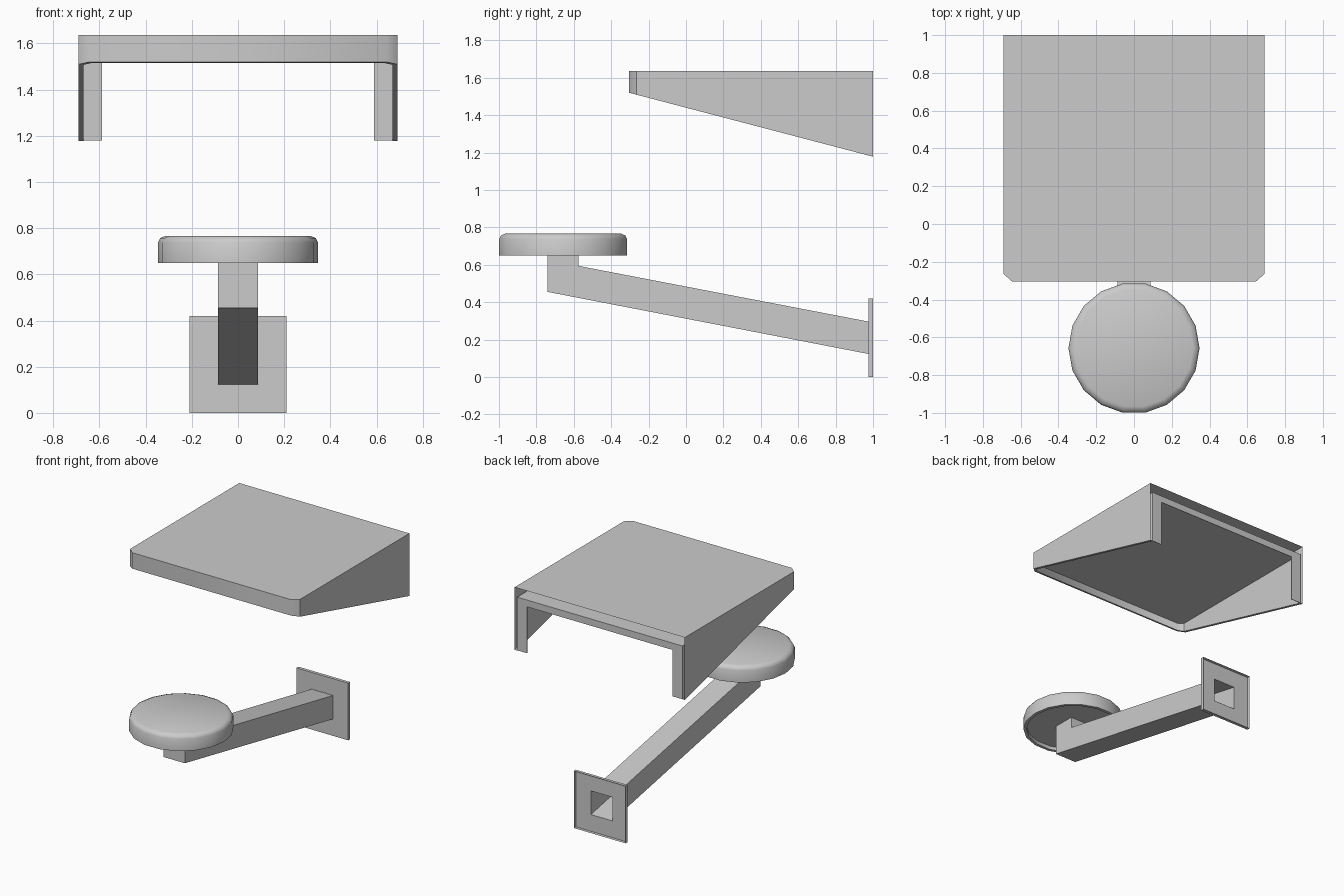
import bpy, bmesh, math

if "Cube" in bpy.data.objects:
    bpy.data.objects.remove(bpy.data.objects["Cube"])

# Single painted metal colour
metal = bpy.data.materials.new("grey_metal")
metal.use_nodes = True
colour = (0.6, 0.6, 0.6, 1)
metal.diffuse_color = colour
metal.node_tree.nodes["Principled BSDF"].inputs["Base Color"].default_value = colour


def finish(name, bm, smooth_angle=None):
    bmesh.ops.recalc_face_normals(bm, faces=bm.faces)
    mesh = bpy.data.meshes.new(name)
    bm.to_mesh(mesh)
    bm.free()
    mesh.materials.append(metal)
    obj = bpy.data.objects.new(name, mesh)
    bpy.context.collection.objects.link(obj)
    if smooth_angle:
        bpy.ops.object.select_all(action='DESELECT')
        obj.select_set(True)
        bpy.context.view_layer.objects.active = obj
        bpy.ops.object.shade_smooth_by_angle(angle=math.radians(smooth_angle))


def box(name, low, high):
    bm = bmesh.new()
    bmesh.ops.create_cube(bm, size=1)
    for v in bm.verts:
        v.co = [l + (c + 0.5) * (h - l) for c, l, h in zip(v.co, low, high)]
    finish(name, bm)


def bridge(bm, a, b, closed=False):
    n = len(a)
    for i in range(n if closed else n - 1):
        j = (i + 1) % n
        bm.faces.new((a[i], a[j], b[j], b[i]))


# Desk: outer skin, narrow bottom rim, inner walls and an inner ceiling
TOP, CEILING = 1.637, 1.57


def lower_edge(y):
    return 1.178 + (1 - y) * 0.262


def outline(half):
    return half + [(-x, y) for x, y in reversed(half)]


outer = outline([(0.69, 1), (0.69, -0.265), (0.645, -0.305)])
inner = outline([(0.67, 1), (0.67, -0.255), (0.637, -0.285)])
bm = bmesh.new()
rows = [
    [bm.verts.new((x, y, TOP)) for x, y in outer],
    [bm.verts.new((x, y, lower_edge(y))) for x, y in outer],
    [bm.verts.new((x, y, lower_edge(y))) for x, y in inner],
    [bm.verts.new((x, y, CEILING)) for x, y in inner],
]
for a, b in zip(rows, rows[1:]):
    bridge(bm, a, b)
bm.faces.new(rows[0])
bm.faces.new(rows[-1])
finish("desk_shell", bm, 45)

# Rear mounting flange, turned inwards from the inner walls and ceiling
FLANGE_LOW = 1.52
box("desk_flange_crossbar", (-0.67, 0.996, FLANGE_LOW), (0.67, 1, CEILING))
for side, x in (("right", -0.67), ("left", 0.59)):
    box("desk_flange_" + side, (x, 0.996, 1.18), (x + 0.08, 1, FLANGE_LOW))

# Seat: lathed rings with a rounded top edge and shallow recessed underside
SIDES = 18
bm = bmesh.new()
rings = []
for r, z in ((0.325, 0.676), (0.325, 0.65), (0.347, 0.65), (0.347, 0.738),
             (0.337, 0.757), (0.313, 0.767)):
    rings.append([bm.verts.new((r * math.cos(math.tau * i / SIDES),
                                r * math.sin(math.tau * i / SIDES) - 0.657, z))
                  for i in range(SIDES)])
for a, b in zip(rings, rings[1:]):
    bridge(bm, a, b, True)
bm.faces.new(rings[0])
bm.faces.new(rings[-1])
finish("seat", bm, 40)

# Support arm: side profile swept across x, left open where it meets the wall
HALF, PLATE_Y = 0.087, 0.977
profile = [(PLATE_Y, 0.296), (-0.575, 0.594), (-0.575, 0.676),
           (-0.74, 0.676), (-0.74, 0.455), (PLATE_Y, 0.123)]
bm = bmesh.new()
sides = [[bm.verts.new((x, y, z)) for y, z in profile] for x in (-HALF, HALF)]
bridge(bm, *sides)
for side in sides:
    bm.faces.new(side)
finish("support_arm", bm)

# Wall plate: shallow tray open to the back, with a square hole into the arm
bm = bmesh.new()
loops = [[bm.verts.new((sx * h, y, 0.2095 + sz * h))
          for sx, sz in ((-1, -1), (1, -1), (1, 1), (-1, 1))]
         for h, y in ((HALF, PLATE_Y), (0.2095, PLATE_Y), (0.2095, 1))]
for a, b in zip(loops, loops[1:]):
    bridge(bm, a, b, True)
finish("wall_plate", bm)
